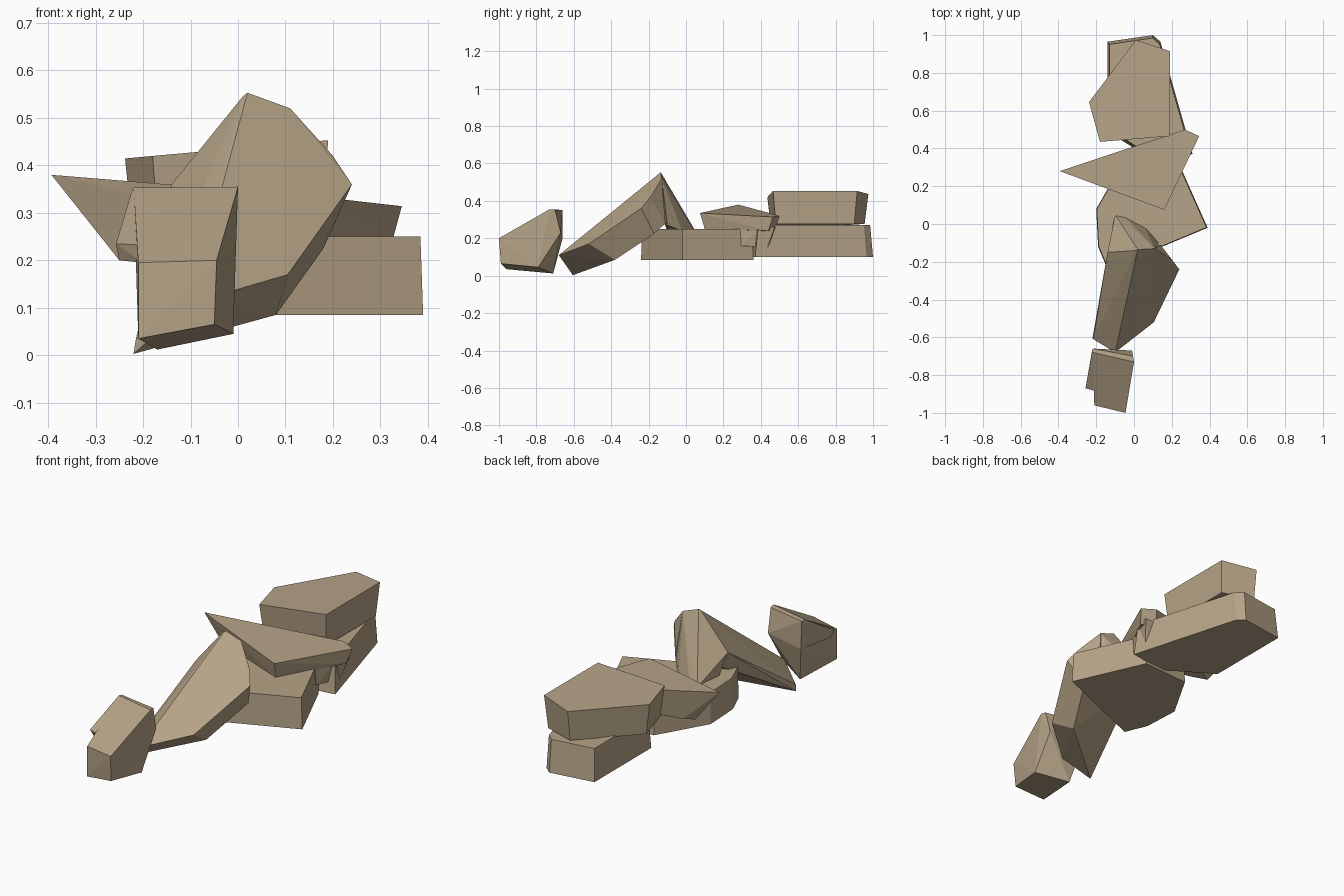
import bpy, bmesh
from mathutils import Vector

stone = bpy.data.materials.new("sandstone")
stone.diffuse_color = (0.47, 0.37, 0.245, 1)


def rock(name, *chunks):
    """One faceted rock made from convex chunks of corner points."""
    bm = bmesh.new()
    for pts in chunks:
        part = bmesh.new()
        verts = [part.verts.new(p) for p in pts]
        hull = bmesh.ops.convex_hull(part, input=verts)
        loose = [v for v in part.verts if not v.link_faces]
        bmesh.ops.delete(part, geom=loose, context='VERTS')
        bmesh.ops.dissolve_limit(part, angle_limit=0.03, verts=part.verts, edges=part.edges)
        bmesh.ops.recalc_face_normals(part, faces=part.faces)
        tmp = bpy.data.meshes.new("tmp")
        part.to_mesh(tmp)
        part.free()
        bm.from_mesh(tmp)
        bpy.data.meshes.remove(tmp)
    me = bpy.data.meshes.new(name)
    bm.to_mesh(me)
    bm.free()
    me.materials.append(stone)
    ob = bpy.data.objects.new(name, me)
    bpy.context.collection.objects.link(ob)
    return ob


def prism(outline, z0, z1, taper=1.0):
    """Corners of a slab; the top outline is scaled about its centre by taper."""
    c = sum((Vector(p) for p in outline), Vector((0, 0))) / len(outline)
    top = [c + (Vector(p) - c) * taper for p in outline]
    return [(x, y, z0) for x, y in outline] + [(p.x, p.y, z1) for p in top]


# Small front boulder with a stepped left side
rock("front_boulder",
     [(-.21, -.96, .195), (-.045, -1, .2), (-.05, -.99, .065), (-.21, -.96, .035),
      (-.22, -.68, .353), (0, -.73, .355), (-.215, -.66, .35), (-.005, -.70, .352),
      (-.01, -.79, .045), (-.17, -.71, .012), (-.01, -.67, .23), (-.21, -.66, .2)],
     [(-.257, -.87, .235), (-.2, -.885, .232), (-.25, -.85, .2), (-.2, -.87, .195),
      (-.222, -.68, .352), (-.19, -.69, .351), (-.22, -.66, .35), (-.21, -.67, .2)])

# Leaning slab with a rear leg dropping from its ridge
rock("leaning_slab",
     [(-.14, -.15, .36), (.01, -.14, .545), (.02, -.135, .553), (.11, -.13, .52),
      (.2, -.19, .42), (.24, -.24, .36), (.105, -.52, .17), (-.1, -.68, .11),
      (-.215, -.61, .035), (-.22, -.605, .003), (.08, -.38, .085), (.18, -.17, .225),
      (.14, -.11, .28), (-.1, -.12, .29)],
     [(-.14, -.15, .36), (.01, -.14, .545), (.02, -.135, .553), (.11, -.13, .52),
      (.13, -.1, .27), (-.1, .05, .24), (-.05, .04, .24), (.06, -.02, .24),
      (-.12, -.1, .24)])

# Low wide base slab
rock("base_slab", prism([(.39, -.02), (.22, .36), (-.05, .34), (-.2, .08),
                         (-.19, -.12), (-.14, -.24)], .085, .25, .985))

# Pointed cap slab with broken teeth under its right edge
rock("pointed_slab",
     [(-.393, .28, .38), (.27, .5, .32), (.345, .465, .314), (.16, .075, .335),
      (.15, .1, .25), (.325, .44, .24), (.25, .475, .24), (-.25, .28, .2),
      (-.16, .25, .2), (-.2, .31, .2)],
     [(.25, .29, .26), (.29, .39, .26), (.15, .3, .26), (.2, .4, .26),
      (.25, .295, .16), (.27, .375, .155), (.18, .31, .16), (.2, .37, .155)],
     [(.3, .39, .26), (.32, .475, .26), (.24, .48, .26), (.22, .4, .26),
      (.29, .435, .15), (.27, .44, .15)])

# Lower rear slab
rock("rear_lower_slab", prism([(.31, .37), (.14, .965), (.1, 1), (-.14, .965),
                               (-.14, .49), (.1, .34)], .1, .27, .95))

# Upper rear slab, tilted slightly down to the left
top = [(.01, .975), (.19, .915), (.19, .465), (-.18, .435), (-.238, .645)]
rock("rear_upper_slab",
     [(x, y, .436 + .09 * x if x < .1 else .453) for x, y in top]
     + [(x * .93, .69 + (y - .69) * .93, .277 + .09 * min(x, 0)) for x, y in top])
